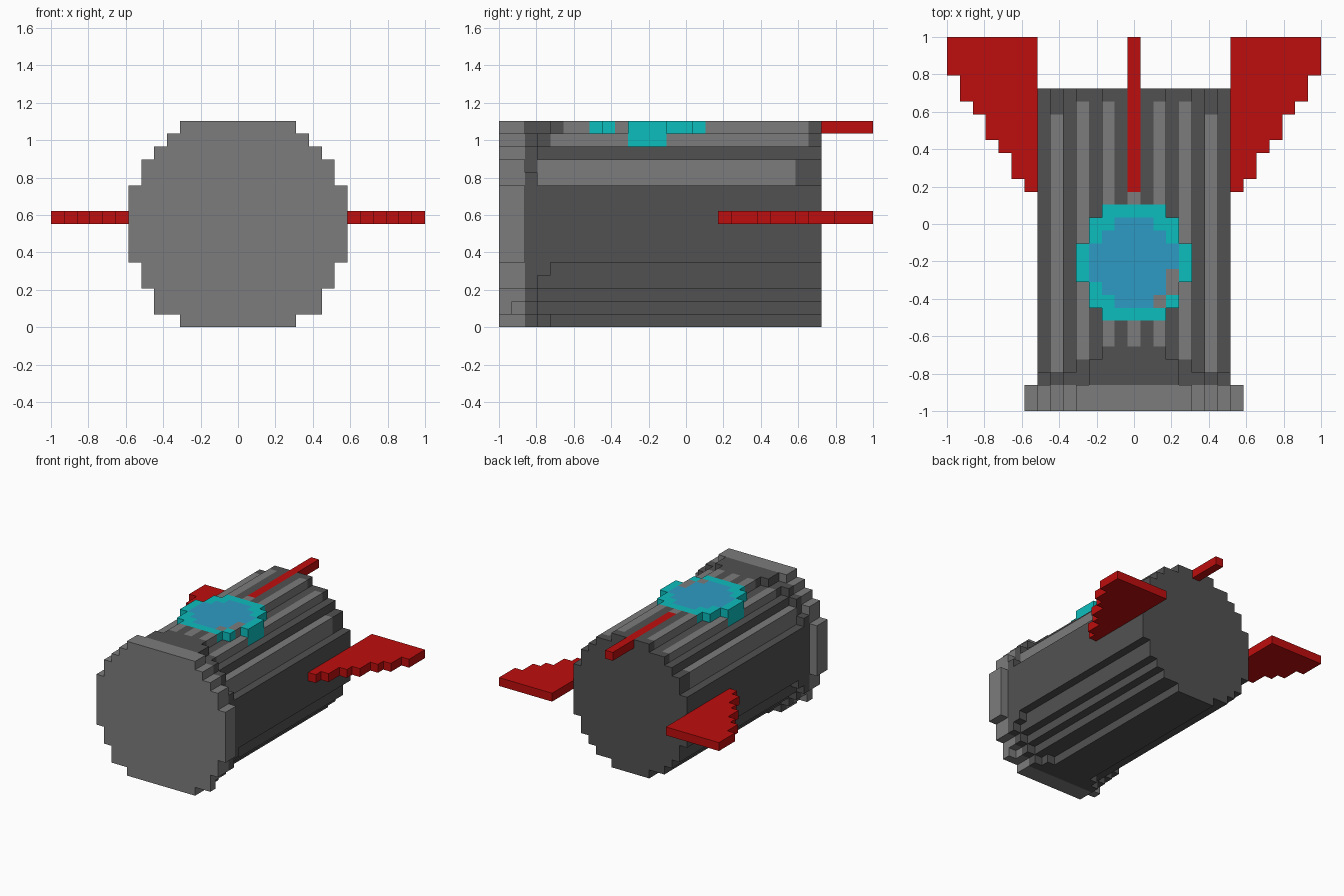
import bpy, bmesh
from mathutils import Vector

cube = bpy.data.objects.get("Cube")
if cube:
    bpy.data.objects.remove(cube)

U = 2 / 29          # edge length of one block
LIGHT, DARK, RED, CYAN, BLUE = range(5)
COLOURS = [("light_grey", (0.2, 0.2, 0.2)), ("dark_grey", (0.083, 0.083, 0.083)),
           ("red", (0.515, 0.004, 0.004)), ("cyan", (0.004, 0.515, 0.515)),
           ("blue", (0.027, 0.328, 0.552))]
materials = []
for name, rgb in COLOURS:
    m = bpy.data.materials.new(name)
    m.use_nodes = True
    m.diffuse_color = (*rgb, 1)
    m.node_tree.nodes["Principled BSDF"].inputs["Base Color"].default_value = (*rgb, 1)
    materials.append(m)

# Block grid: (column, layer from the front, row from the ground) -> (part, colour)
grid = {}


def put(part, colour, cols, layers, rows):
    for i in cols:
        for j in layers:
            for k in rows:
                grid[i, j, k] = (part, colour)


def span(h):
    return range(-h, h + 1)


# Half widths of the cross-sections, from the bottom row to the top row
RIM = [4, 6, 6, 7, 7] + [8] * 6 + [7, 7, 6, 5, 4]
RIM_BACK = [4, 5, 6, 7, 7] + [8] * 6 + [7, 7, 6, 5, 4]
COLLAR = [4, 5, 6] + [7] * 9 + [6, 6, 5, 3]
COLLAR_BACK = [3, 4, 5, 6] + [7] * 7 + [6, 6, 5, 4, 3]
BARREL = [2, 4, 5, 6, 6] + [7] * 6 + [6, 6, 5, 4, 2]


def section(part, colour, profile, layers):
    for row, h in enumerate(profile):
        put(part, colour, span(h), layers, [row])


# Front rim, stepped collar and barrel
section("front_rim", LIGHT, RIM, [0])
section("front_rim", LIGHT, RIM_BACK, [1])
section("barrel", DARK, COLLAR, [2])
section("barrel", DARK, COLLAR_BACK, [3])
section("barrel", DARK, BARREL, range(4, 25))

# Light stripes along the upper barrel: column, first layer, end layer, rows
for col, start, end, rows in [(0, 5, 24, [15]), (2, 5, 24, [15]),
                              (4, 4, 24, [14]), (6, 3, 23, [11, 12])]:
    for side in (-1, 1):
        put("barrel", LIGHT, [side * col], range(start, end), rows)

# Canopy: cyan frame with blue glass, rounded in plan
FRAME = [2, 3, 3, 4, 4, 4, 3, 3, 2]
GLASS = [1, 2, 3, 3, 3, 2, 1]
for n, h in enumerate(FRAME):
    put("canopy", CYAN, span(h), [7 + n], [15])
for n, h in enumerate(GLASS):
    put("canopy", BLUE, span(h), [8 + n], [15])
put("canopy", CYAN, [-4, 4], range(10, 13), [14])
for col, layer in [(3, 10), (3, 9), (2, 8)]:
    put("canopy", LIGHT, [col], [layer], [15])

# Stepped wings and top fin
TIPS = [8, 9, 9, 10, 11, 11, 12, 13, 13, 14, 14, 14]
for n, tip in enumerate(TIPS):
    put("left_wing", RED, range(8, tip + 1), [17 + n], [8])
    put("right_wing", RED, range(-tip, -7), [17 + n], [8])
put("top_fin", RED, [0], range(17, 29), [15])


def build(part):
    """Make one object from the exposed block faces of a part."""
    bm = bmesh.new()
    verts = {}

    def vert(p):
        key = tuple(round(c * 2) for c in p)
        if key not in verts:
            verts[key] = bm.verts.new(((p[0]) * U, (p[1] - 14) * U, (p[2] + 0.5) * U))
        return verts[key]

    for cell, (owner, colour) in grid.items():
        if owner != part:
            continue
        for axis in range(3):
            for sign in (-1, 1):
                n = Vector((0, 0, 0))
                n[axis] = sign
                if tuple(int(c + d) for c, d in zip(cell, n)) in grid:
                    continue
                a = Vector((0, 0, 0))
                a[(axis + 1) % 3] = 0.5
                b = n.cross(a)
                mid = Vector(cell) + n * 0.5
                f = bm.faces.new([vert(mid + s * a + t * b)
                                  for s, t in ((1, 1), (-1, 1), (-1, -1), (1, -1))])
                f.material_index = colour
    # Merge flat neighbouring faces of one colour
    bmesh.ops.dissolve_limit(bm, angle_limit=0.01, verts=bm.verts[:],
                             edges=bm.edges[:], delimit={'MATERIAL'})
    mesh = bpy.data.meshes.new(part)
    bm.to_mesh(mesh)
    bm.free()
    for m in materials:
        mesh.materials.append(m)
    bpy.context.collection.objects.link(bpy.data.objects.new(part, mesh))


for part in ("front_rim", "barrel", "canopy", "left_wing", "right_wing", "top_fin"):
    build(part)
